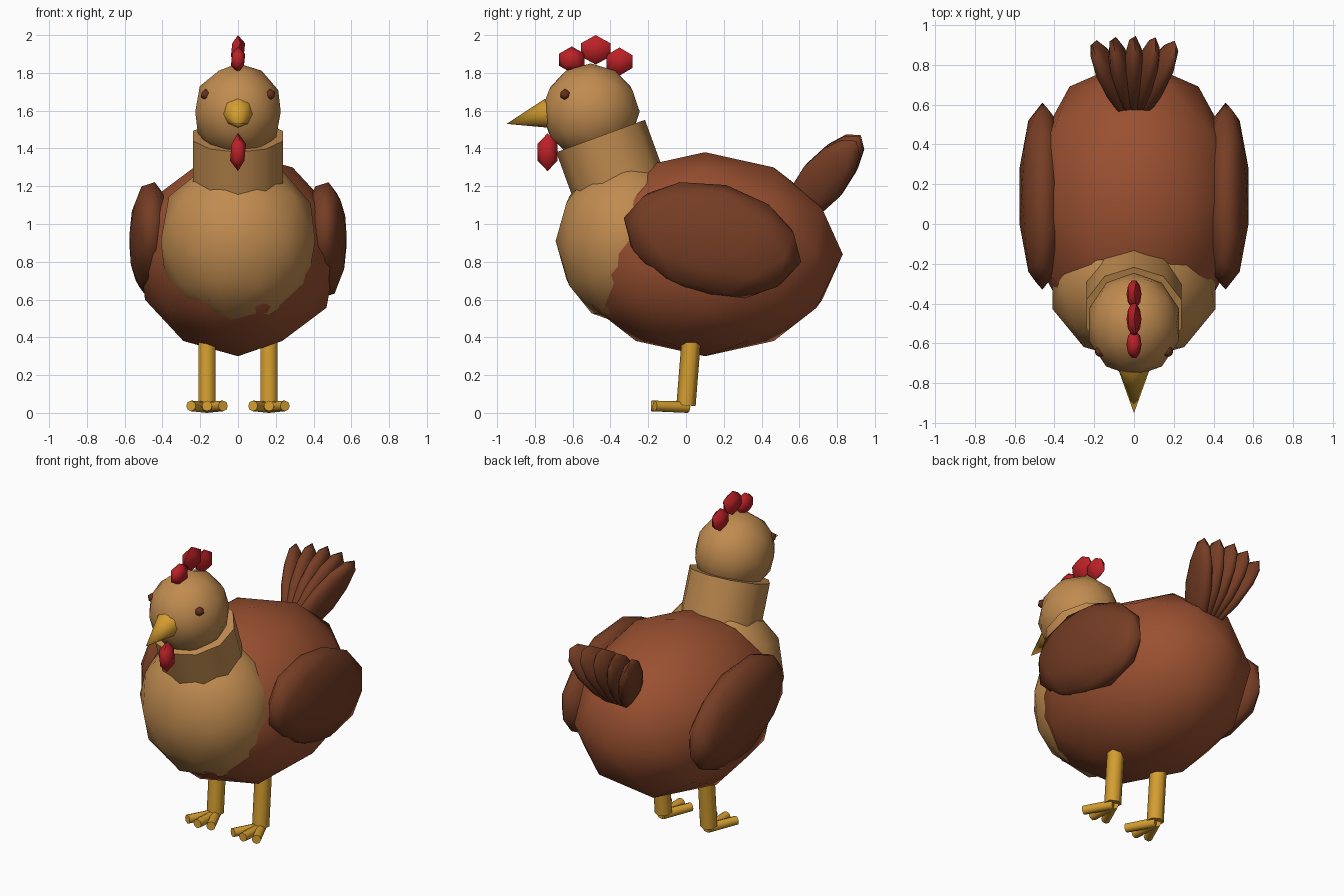
import bpy
from math import radians, sin, cos
from mathutils import Matrix, Vector

default_cube = bpy.data.objects.get("Cube")
if default_cube:
    bpy.data.objects.remove(default_cube, do_unlink=True)


def material(name, rgb):
    mat = bpy.data.materials.new(name)
    mat.use_nodes = True
    color = (*rgb, 1)
    mat.diffuse_color = color
    bsdf = next(n for n in mat.node_tree.nodes if n.type == 'BSDF_PRINCIPLED')
    bsdf.inputs["Base Color"].default_value = color
    return mat


RUST = material("rust_brown", (0.32, 0.08, 0.03))
TAN = material("tan", (0.53, 0.26, 0.08))
DARK = material("dark_brown", (0.18, 0.047, 0.018))
YELLOW = material("yellow", (0.66, 0.34, 0.03))
RED = material("red", (0.5, 0.015, 0.02))
EYE = material("eye_brown", (0.13, 0.03, 0.012))


def finish(name, mat, scale=(1, 1, 1)):
    obj = bpy.context.object
    obj.name = name
    obj.scale = scale
    obj.data.materials.append(mat)
    bpy.ops.object.transform_apply(location=False, rotation=False, scale=True)
    bpy.ops.object.shade_smooth_by_angle(angle=radians(65))
    return obj


def ball(name, mat, center, radii, rotation=(0, 0, 0), detail=2):
    bpy.ops.mesh.primitive_ico_sphere_add(subdivisions=detail, radius=1,
                                          location=center, rotation=rotation)
    return finish(name, mat, radii)


def rod(name, mat, start, length, rotation, r1, r2, sides):
    """Cylinder or cone that grows from start along its rotated z axis."""
    m = Matrix.Rotation(rotation[2], 3, 'Z') @ Matrix.Rotation(rotation[0], 3, 'X')
    center = Vector(start) + m @ Vector((0, 0, length / 2))
    bpy.ops.mesh.primitive_cone_add(vertices=sides, radius1=r1, radius2=r2,
                                    depth=length, location=center, rotation=rotation)
    return finish(name, mat)


# Body, breast, neck and head
ball("body", RUST, (0, 0.1, 0.84), (0.55, 0.73, 0.54))
ball("breast", TAN, (0, -0.31, 0.91), (0.43, 0.38, 0.45))
rod("neck", TAN, (0, -0.315, 1.09), 0.4, (0.35, 0, 0), 0.25, 0.25, 10)
ball("head", TAN, (0, -0.505, 1.595), (0.238, 0.26, 0.255))

# Beak, pointing forward and slightly down
tilt = radians(14)
length = 0.23
rod("beak", YELLOW, (0, -0.95 + length * cos(tilt), 1.53 + length * sin(tilt)),
    length, (radians(90) + tilt, 0, 0), 0.08, 0, 8)

# Comb and wattle
ball("comb_front", RED, (0, -0.605, 1.87), (0.042, 0.08, 0.07), detail=1)
ball("comb_middle", RED, (0, -0.478, 1.922), (0.042, 0.092, 0.078), detail=1)
ball("comb_back", RED, (0, -0.352, 1.86), (0.042, 0.08, 0.075), detail=1)
ball("wattle", RED, (0, -0.733, 1.38), (0.047, 0.062, 0.1), detail=1)

# Tail feathers, fanned around a shared root
root = Vector((0, 0.54, 1.01))
for i in range(-2, 3):
    turn = Matrix.Rotation(radians(-40), 3, 'X') @ Matrix.Rotation(i * 0.18, 3, 'Y')
    ball(f"tail_feather_{i + 3}", DARK, root + turn @ Vector((0, 0, 0.3)),
         (0.055, 0.124, 0.3), turn.to_euler())

# Paired parts
for side, s in (("left", 1), ("right", -1)):
    ball(f"{side}_wing", DARK, (s * 0.46, 0.14, 0.915), (0.12, 0.484, 0.3),
         (radians(-14), 0, 0))
    ball(f"{side}_eye", EYE, (s * 0.17, -0.64, 1.685), (0.03, 0.03, 0.03), detail=1)
    rod(f"{side}_leg", YELLOW, (s * 0.164, 0, 0.04), 0.4, (-0.08, 0, 0), 0.051, 0.051, 6)
    for toe, angle in (("inner", -0.45 * s), ("middle", 0), ("outer", 0.45 * s)):
        rod(f"{side}_{toe}_toe", YELLOW, (s * 0.164, 0.01, 0.03), 0.195,
            (radians(88), 0, angle), 0.03, 0.028, 8)
